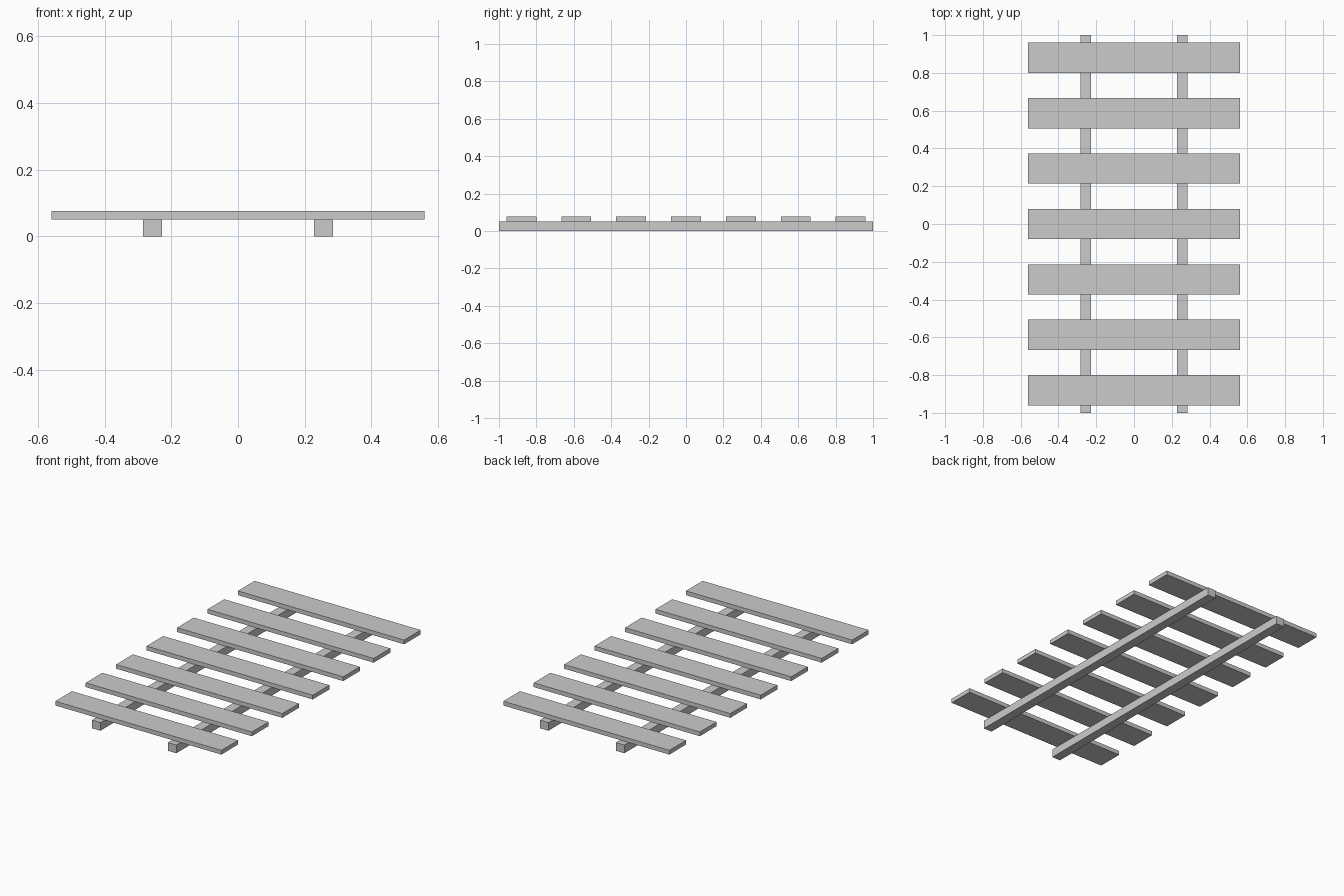
import bpy

if "Cube" in bpy.data.objects:
    bpy.data.objects.remove(bpy.data.objects["Cube"])


def box(name, centre, size):
    bpy.ops.mesh.primitive_cube_add(size=1, location=centre)
    ob = bpy.context.object
    ob.name = name
    ob.scale = size
    bpy.ops.object.transform_apply(location=False, rotation=False, scale=True)
    return ob


RAIL_H, PLANK_H = 0.05, 0.026
PLANKS, END_Y = 7, 0.88

# two long rails resting on the ground
for side, x in (("left", -0.256), ("right", 0.256)):
    box(f"{side}_rail", (x, 0, RAIL_H / 2), (0.057, 2.0, RAIL_H))

# evenly spaced cross planks on top of the rails
for i in range(PLANKS):
    y = -END_Y + i * 2 * END_Y / (PLANKS - 1)
    box(f"plank_{i + 1}", (0, y, RAIL_H + PLANK_H / 2), (1.12, 0.16, PLANK_H))
